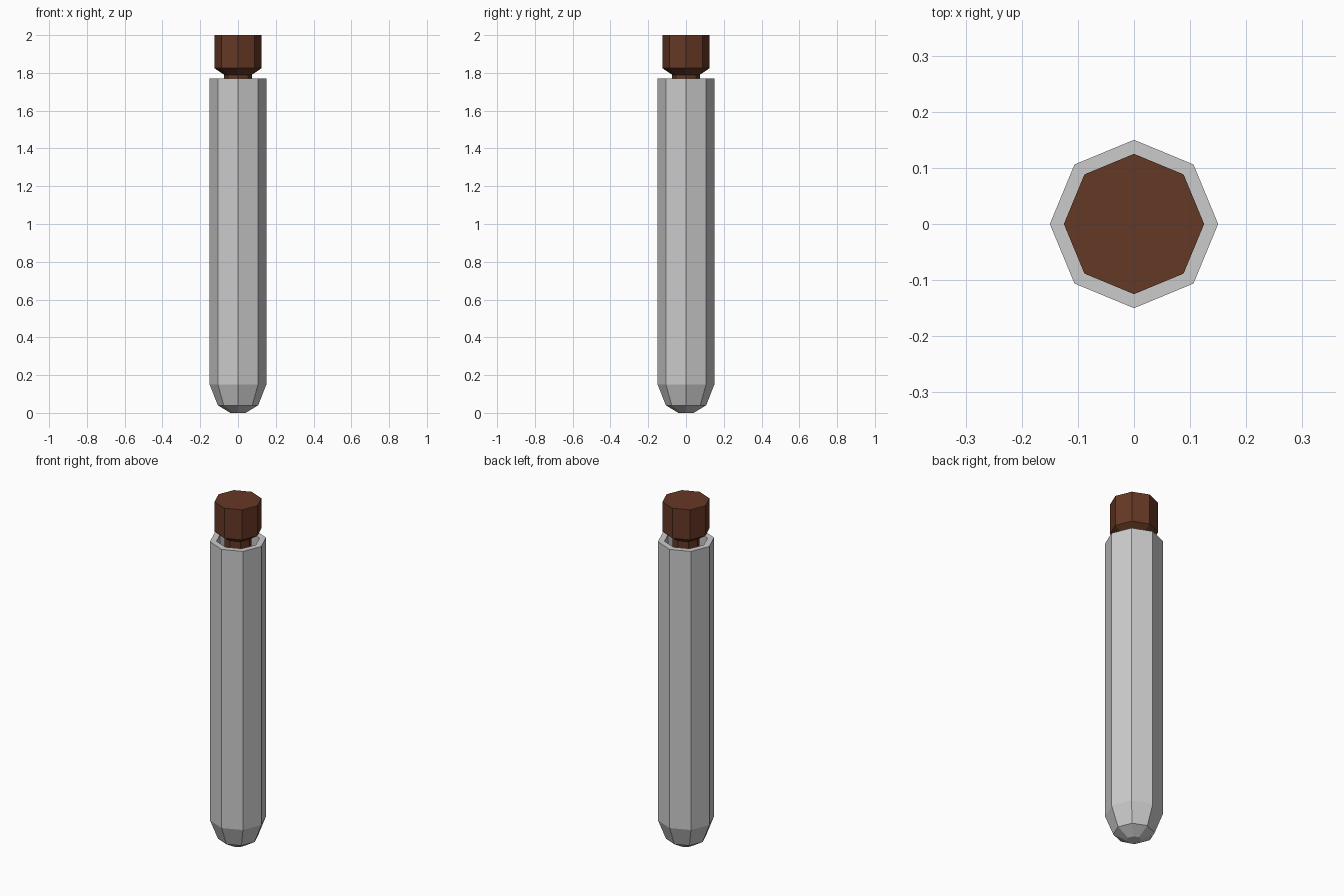
import bpy
from math import cos, sin, pi

if "Cube" in bpy.data.objects:
    bpy.data.objects.remove(bpy.data.objects["Cube"])

SIDES = 8


def lathe(name, profile, color=None):
    """Revolve (radius, z) points into a closed eight-sided solid."""
    verts = [(r * cos(2 * pi * i / SIDES), r * sin(2 * pi * i / SIDES), z)
             for r, z in profile for i in range(SIDES)]
    faces = []
    for k in range(len(profile) - 1):
        for i in range(SIDES):
            j = (i + 1) % SIDES
            a, b = k * SIDES, (k + 1) * SIDES
            faces.append((a + i, a + j, b + j, b + i))
    # end caps
    last = (len(profile) - 1) * SIDES
    faces.append(tuple(reversed(range(SIDES))))
    faces.append(tuple(range(last, last + SIDES)))
    mesh = bpy.data.meshes.new(name)
    mesh.from_pydata(verts, [], faces)
    obj = bpy.data.objects.new(name, mesh)
    bpy.context.collection.objects.link(obj)
    if color:
        mat = bpy.data.materials.new(name + "_material")
        mat.diffuse_color = color
        mat.use_nodes = True
        mat.node_tree.nodes["Principled BSDF"].inputs["Base Color"].default_value = mat.diffuse_color
        mesh.materials.append(mat)
    return obj


# hollow glass tube: outside from the rounded base up, over the rim, back down inside
lathe("tube", [(0.04, 0.0), (0.107, 0.04), (0.15, 0.15), (0.15, 1.77),
               (0.115, 1.77), (0.115, 0.16), (0.08, 0.07), (0.03, 0.04)])

# stopper: narrow neck in the tube, flared shoulder and wide head
lathe("stopper", [(0.073, 1.64), (0.073, 1.79), (0.125, 1.825), (0.125, 2.0)],
      (0.13, 0.04, 0.018, 1.0))
